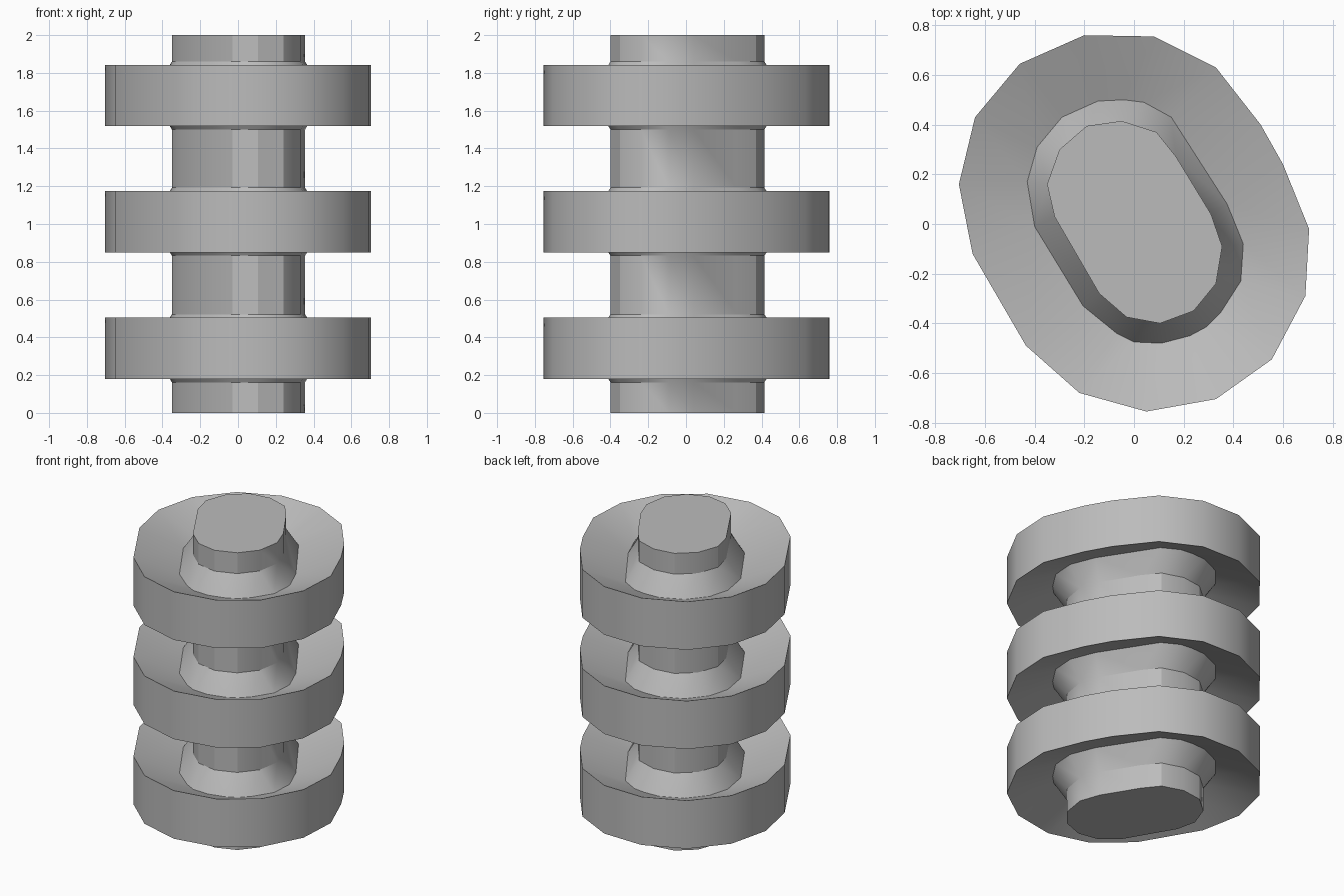
import bpy
import bmesh
import math

if "Cube" in bpy.data.objects:
    bpy.data.objects.remove(bpy.data.objects["Cube"], do_unlink=True)

# Outlines seen from above, in hundredths of a unit, all running clockwise
CORE = [(-5, 41.5), (9, 37), (17, 27), (31, 4), (35.5, -9), (33, -24), (24, -35),
        (10.5, -40), (-3, -37.5), (-14, -28), (-32, 3), (-35, 16), (-30, 30), (-19, 39.5)]
GROOVE = [(-4, 50), (4, 49), (15, 43), (37.5, 8), (44, -8), (43, -23), (35, -35.5),
          (29, -41.5), (22.5, -45), (11, -48), (0, -47.5), (-7, -44), (-20.5, -33),
          (-40, -1), (-43, 17), (-39, 31), (-29, 43), (-14.5, 49.5)]
RIM = [(-20, 76), (8, 75.5), (33, 63), (51, 40), (60, 24), (70.5, -2), (69, -29),
       (55.5, -54.5), (33, -70.5), (5, -75.5), (-22, -68), (-43.5, -49), (-65, -12),
       (-70.5, 16), (-64, 43), (-46, 64.5)]

GREY = bpy.data.materials.new("plain grey")
GREY.use_nodes = True
GREY.diffuse_color = (0.5, 0.5, 0.5, 1)
GREY.node_tree.nodes["Principled BSDF"].inputs["Base Color"].default_value = (0.5, 0.5, 0.5, 1)


def add_ring(bm, outline, z):
    return [bm.verts.new((x / 100, y / 100, z)) for x, y in outline]


def stitch(bm, low, high):
    """Join two rings: quads for equal outlines, else triangles by shortest diagonal."""
    n, m = len(low), len(high)
    if n == m:
        for k in range(n):
            bm.faces.new((low[k], high[k], high[(k + 1) % n], low[(k + 1) % n]))
        return
    i = j = 0
    while i < n or j < m:
        a, b = low[i % n], high[j % m]
        next_a, next_b = low[(i + 1) % n], high[(j + 1) % m]
        step_low = j == m or (i < n and (next_a.co - b.co).length < (next_b.co - a.co).length)
        if step_low:
            bm.faces.new((a, b, next_a))
            i += 1
        else:
            bm.faces.new((a, b, next_b))
            j += 1


def build_body():
    bm = bmesh.new()
    rings = [add_ring(bm, CORE, 0)]
    # Three flanges, each dished above and below around a conical collar
    for centre in (0.342, 1.012, 1.68):
        for outline, offset in ((CORE, -0.18), (GROOVE, -0.05), (RIM, -0.162),
                                (RIM, 0.162), (GROOVE, 0.05), (CORE, 0.18)):
            rings.append(add_ring(bm, outline, centre + offset))
    rings.append(add_ring(bm, CORE, 2))
    for low, high in zip(rings, rings[1:]):
        stitch(bm, low, high)
    # Flat ends of the core
    bm.faces.new(rings[0])
    bm.faces.new(rings[-1])
    bmesh.ops.recalc_face_normals(bm, faces=bm.faces)
    mesh = bpy.data.meshes.new("flanged_column")
    bm.to_mesh(mesh)
    bm.free()
    mesh.materials.append(GREY)
    body = bpy.data.objects.new("flanged_column", mesh)
    bpy.context.collection.objects.link(body)
    return body


column = build_body()
bpy.ops.object.select_all(action="DESELECT")
column.select_set(True)
bpy.context.view_layer.objects.active = column
bpy.ops.object.shade_smooth_by_angle(angle=math.radians(30))
